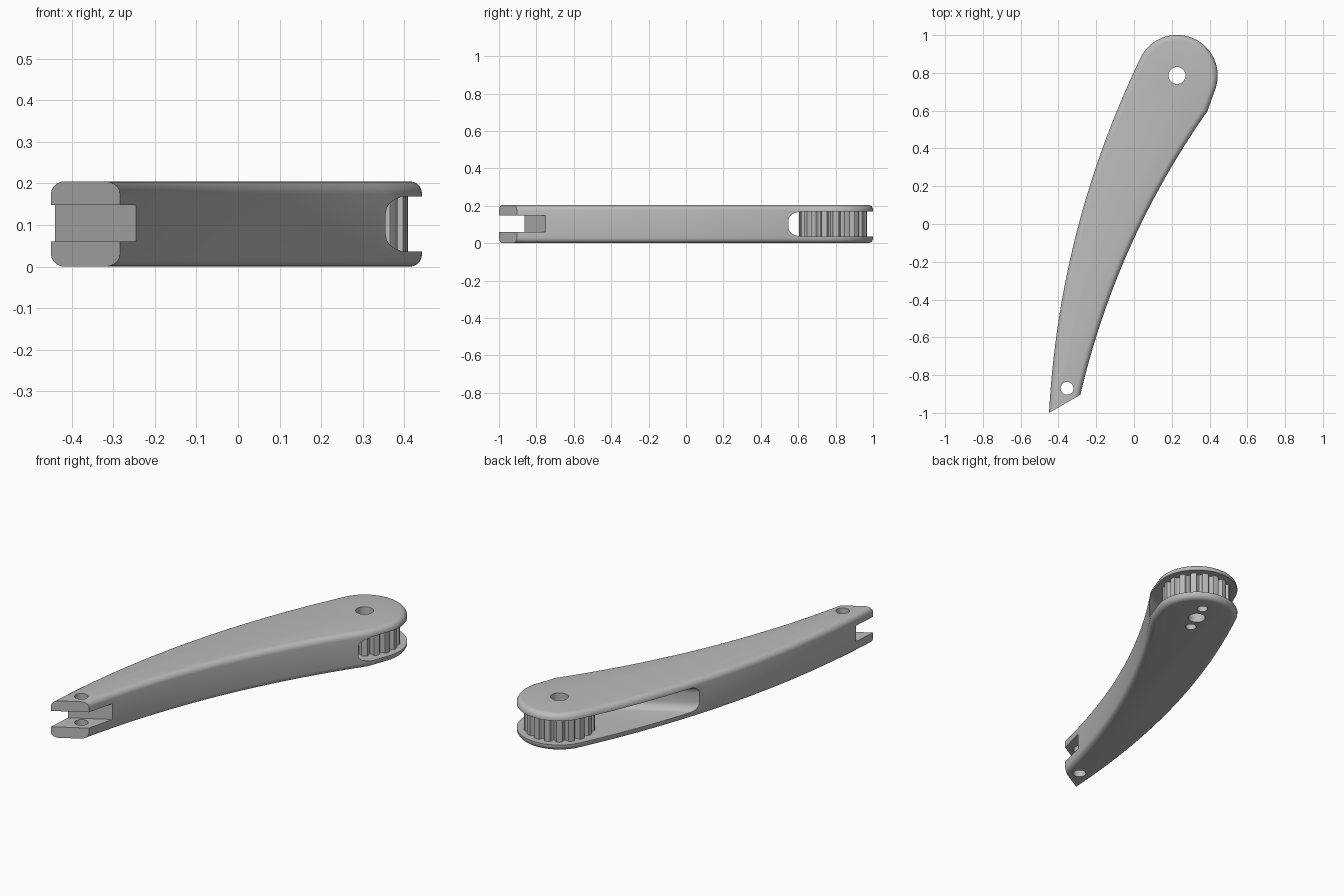
import bpy, bmesh
from math import sin, cos, radians, pi
from mathutils import Vector, Matrix

if "Cube" in bpy.data.objects:
    bpy.data.objects.remove(bpy.data.objects["Cube"])

HEIGHT = 0.205
HUB = Vector((0.228, 0.786))
TIP_PIN = Vector((-0.354, -0.87))
TURN = Matrix.Rotation(radians(30), 4, 'Z')   # tip, fork and pocket share this angle

grey = bpy.data.materials.new("light grey")
grey.use_nodes = True
COLOUR = (0.5, 0.5, 0.5, 1)
grey.diffuse_color = COLOUR
grey.node_tree.nodes["Principled BSDF"].inputs["Base Color"].default_value = COLOUR


def make_object(name, bm):
    bmesh.ops.recalc_face_normals(bm, faces=bm.faces)
    mesh = bpy.data.meshes.new(name)
    bm.to_mesh(mesh)
    bm.free()
    mesh.materials.append(grey)
    obj = bpy.data.objects.new(name, mesh)
    bpy.context.collection.objects.link(obj)
    return obj


def prism(points, low, high):
    bm = bmesh.new()
    base = bm.faces.new([bm.verts.new((p[0], p[1], low)) for p in points])
    top = bmesh.ops.extrude_face_region(bm, geom=[base])["geom"]
    verts = [g for g in top if isinstance(g, bmesh.types.BMVert)]
    bmesh.ops.translate(bm, verts=verts, vec=(0, 0, high - low))
    return bm


def round_rims(bm, radius, segments):
    rims = [e for e in bm.edges if abs(e.verts[0].co.z - e.verts[1].co.z) < 1e-5]
    bmesh.ops.bevel(bm, geom=rims, offset=radius, segments=segments,
                    profile=0.5, affect='EDGES', clamp_overlap=True)


def ring(centre, radius, start, end, count):
    return [centre + radius * Vector((cos(a), sin(a))) for a in
            (radians(start + (end - start) * i / count) for i in range(count + 1))]


def sweep(a, b, c, first, count):
    a, b, c = Vector(a), Vector(b), Vector(c)
    ts = [first + (1 - first) * i / count for i in range(count + 1)]
    return [a * (1 - t) ** 2 + b * 2 * t * (1 - t) + c * t * t for t in ts]


def cut(target, cutter):
    mod = target.modifiers.new("cut", 'BOOLEAN')
    mod.operation = 'DIFFERENCE'
    mod.solver = 'EXACT'
    mod.object = cutter
    bpy.context.view_layer.objects.active = target
    bpy.ops.object.modifier_apply(modifier=mod.name)


def hole(targets, centre, radius, low, high):
    cutter = make_object("hole_cutter", prism(ring(centre, radius, 0, 360, 32)[:-1], low, high))
    for target in targets:
        cut(target, cutter)
    bpy.data.objects.remove(cutter)


def slanted_box(target, v_low, v_high, low, high, radius=0):
    corners = [(-2, v_low), (2, v_low), (2, v_high), (-2, v_high)]
    bm = prism(corners, low, high)
    if radius:
        round_rims(bm, radius, 5)
    bm.transform(TURN)
    cutter = make_object("box_cutter", bm)
    cut(target, cutter)
    bpy.data.objects.remove(cutter)


# Curved arm: long concave side, round hub end, long convex side
inner_side = sweep((-0.283, -0.9), (-0.091, -0.086), (0.389, 0.598), -0.1, 26)
hub_end = ring(HUB, 0.215, -19.7, 154, 32)
outer_side = sweep((-0.45, -1.0), (-0.396, -0.011), (0.035, 0.88), -0.08, 28)
outline = inner_side + hub_end + outer_side[-2::-1]
bm = prism(outline, 0, HEIGHT)
round_rims(bm, 0.03, 5)

# Slanted flat tip
normal = TURN @ Vector((0, 1, 0))
geom = bm.verts[:] + bm.edges[:] + bm.faces[:]
sliced = bmesh.ops.bisect_plane(bm, geom=geom, plane_co=normal * -0.641,
                                plane_no=normal, clear_inner=True)
edges = [g for g in sliced["geom_cut"] if isinstance(g, bmesh.types.BMEdge)]
bmesh.ops.contextual_create(bm, geom=edges)
arm = make_object("arm", bm)

# Fork slot at the tip and pulley pocket through the hub end
slanted_box(arm, -2, -0.528, 0.06, 0.148)
slanted_box(arm, 0.298, 2, 0.036, 0.169, 0.04)

# Toothed pulley
TEETH = 18
teeth = []
for i in range(TEETH):
    for part, radius in ((0, 0.18), (0.25, 0.182), (0.5, 0.18), (0.6, 0.163), (0.75, 0.157), (0.9, 0.163)):
        a = 2 * pi * (i + part) / TEETH
        teeth.append(HUB + radius * Vector((cos(a), sin(a))))
pulley = make_object("pulley", prism(teeth, 0.036, 0.169))

# Axle hole, fixing holes underneath, tip pin hole
hole([arm, pulley], HUB, 0.045, -0.1, 0.4)
for side in (-1, 1):
    hole([arm, pulley], HUB + side * Vector((0.0375, 0.0925)), 0.028, -0.1, 0.15)
hole([arm], TIP_PIN, 0.034, -0.1, 0.4)

# Smooth curves, sharp edges
for obj in (arm, pulley):
    bpy.ops.object.select_all(action='DESELECT')
    obj.select_set(True)
    bpy.context.view_layer.objects.active = obj
    bpy.ops.object.shade_smooth_by_angle(angle=radians(30))
